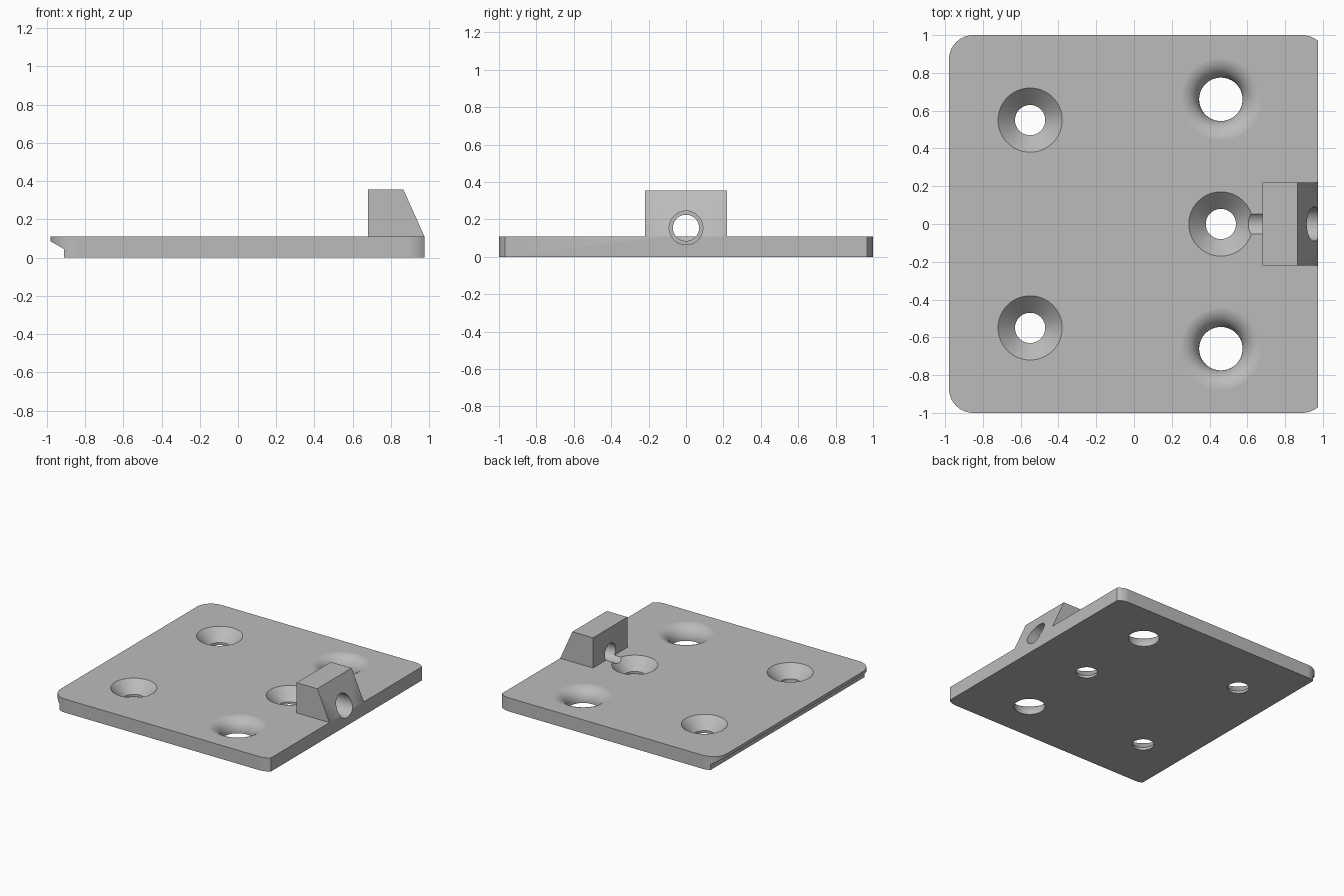
import bpy
import math
from mathutils import Matrix, Vector

cube = bpy.data.objects.get("Cube")
if cube:
    bpy.data.objects.remove(cube, do_unlink=True)

TOP = 0.11        # plate thickness
RIGHT = 0.975     # flat right edge
SEGMENTS = 64

grey = bpy.data.materials.new("plain grey")
grey.use_nodes = True
colour = (0.5, 0.5, 0.5, 1)
grey.diffuse_color = colour
grey.node_tree.nodes["Principled BSDF"].inputs["Base Color"].default_value = colour


def make_object(name, verts, faces):
    mesh = bpy.data.meshes.new(name)
    mesh.from_pydata(verts, [], faces)
    mesh.materials.append(grey)
    obj = bpy.data.objects.new(name, mesh)
    bpy.context.collection.objects.link(obj)
    # Consistent outward normals
    bpy.context.view_layer.objects.active = obj
    bpy.ops.object.select_all(action='DESELECT')
    obj.select_set(True)
    bpy.ops.object.mode_set(mode='EDIT')
    bpy.ops.mesh.select_all(action='SELECT')
    bpy.ops.mesh.normals_make_consistent(inside=False)
    bpy.ops.object.mode_set(mode='OBJECT')
    return obj


def prism(name, points, place, low, high):
    """Extrude a 2D outline from low to high; place maps (a, b, t) to xyz."""
    n = len(points)
    verts = [place(a, b, t) for t in (low, high) for a, b in points]
    sides = [(i, (i + 1) % n, n + (i + 1) % n, n + i) for i in range(n)]
    return make_object(name, verts, sides + [tuple(range(n)), tuple(range(n, 2 * n))])


def lathe(name, profile, matrix):
    """Turn a (radius, height) profile into a closed solid."""
    n, rows = SEGMENTS, len(profile)
    verts = [matrix @ Vector((r * math.cos(math.tau * i / n), r * math.sin(math.tau * i / n), h))
             for r, h in profile for i in range(n)]
    faces = [(k * n + i, k * n + (i + 1) % n, (k + 1) * n + (i + 1) % n, (k + 1) * n + i)
             for k in range(rows - 1) for i in range(n)]
    faces += [tuple(range(n)), tuple(range((rows - 1) * n, rows * n))]
    return make_object(name, verts, faces)


def combine(target, other, operation):
    mod = target.modifiers.new("combine", 'BOOLEAN')
    mod.operation, mod.solver, mod.object = operation, 'EXACT', other
    bpy.context.view_layer.objects.active = target
    bpy.ops.object.modifier_apply(modifier=mod.name)
    bpy.data.objects.remove(other, do_unlink=True)


def along_y(a, b, t):
    return (a, t, b)


def along_z(a, b, t):
    return (a, b, t)


# Plate: side profile with undercut left edge
plate = prism("mounting_plate",
              [(-0.91, 0), (RIGHT, 0), (RIGHT, TOP), (-0.98, TOP), (-0.98, 0.085), (-0.91, 0.045)],
              along_y, -1.1, 1.1)

# Rounded plan outline; its right corners run past the flat right edge
radius = 0.13
outline = []
for quarter, (cx, cy) in enumerate([(0.89, 0.87), (-0.85, 0.87), (-0.85, -0.87), (0.89, -0.87)]):
    for step in range(17):
        angle = math.pi / 2 * (quarter + step / 16)
        outline.append((cx + radius * math.cos(angle), cy + radius * math.sin(angle)))
combine(plate, prism("plan_outline", outline, along_z, -0.2, 0.5), 'INTERSECT')

# Block with sloped outer face
block = prism("block",
              [(0.68, 0.05), (0.95, 0.05), (RIGHT, TOP), (0.865, 0.355), (0.68, 0.355)],
              along_y, -0.22, 0.22)
combine(plate, block, 'UNION')

# Countersunk screw holes
screw = [(0.08, -0.1), (0.08, 0.02), (0.17, TOP), (0.21, TOP + 0.04)]
for x, y in [(-0.55, 0.55), (-0.55, -0.55), (0.46, 0)]:
    combine(plate, lathe("screw_hole", screw, Matrix.Translation((x, y, 0))), 'DIFFERENCE')

# Large holes with a rounded lip
hole, lip = 0.115, 0.105
rounded = [(hole, -0.1)]
for step in range(14):
    angle = math.pi / 2 * step / 14
    rounded.append((hole + lip * (1 - math.cos(angle)), TOP - lip + lip * math.sin(angle)))
rounded += [(hole + lip + 0.02, TOP + 0.002), (hole + lip + 0.02, TOP + 0.1)]
for y in (-0.66, 0.66):
    combine(plate, lathe("lipped_hole", rounded, Matrix.Translation((0.46, y, 0))), 'DIFFERENCE')

# Stepped bore through the block, leaving a groove to the middle screw hole
bore = [(0.07, 0.5), (0.07, 0.8), (0.09, 0.8), (0.09, 1.1)]
turn = Matrix.Translation((0, 0, 0.155)) @ Matrix.Rotation(math.pi / 2, 4, 'Y')
combine(plate, lathe("bore", bore, turn), 'DIFFERENCE')

# Smooth round surfaces, keep edges sharp and flats even
bpy.ops.object.select_all(action='DESELECT')
plate.select_set(True)
bpy.context.view_layer.objects.active = plate
bpy.ops.object.shade_smooth_by_angle(angle=math.radians(25))
weighted = plate.modifiers.new("even flats", 'WEIGHTED_NORMAL')
weighted.keep_sharp = True
